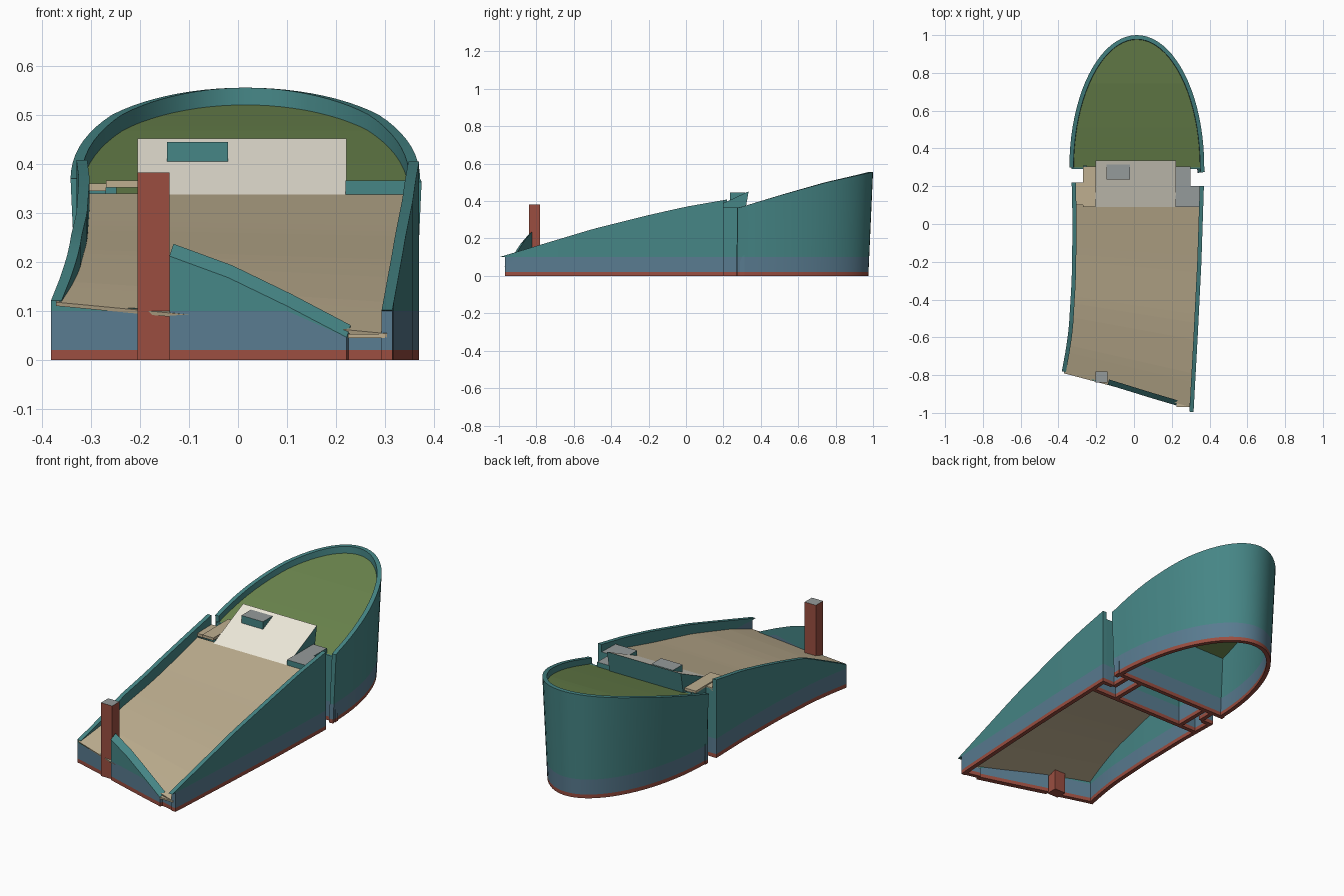
import bpy, bmesh, math
from mathutils import Vector

if "Cube" in bpy.data.objects:
    bpy.data.objects.remove(bpy.data.objects["Cube"])


def material(name, rgb):
    m = bpy.data.materials.new(name)
    m.diffuse_color = (*[c ** 2.2 for c in rgb], 1)
    m.use_nodes = True
    m.node_tree.nodes["Principled BSDF"].inputs["Base Color"].default_value = m.diffuse_color
    return m


TEAL = material("teal", (.28, .52, .52))
BLUE = material("slate_blue", (.35, .48, .56))
RED = material("brick_red", (.60, .31, .26))
TAN = material("tan", (.74, .68, .56))
GREEN = material("green", (.42, .52, .31))
WHITE = material("cream", (.93, .91, .85))


def mesh_object(name, verts, faces, mats, indices=None, smooth=False):
    me = bpy.data.meshes.new(name)
    me.from_pydata([tuple(v) for v in verts], [], faces)
    for m in mats:
        me.materials.append(m)
    for i, p in enumerate(me.polygons):
        p.material_index = indices[i] if indices else 0
    bm = bmesh.new()
    bm.from_mesh(me)
    bmesh.ops.dissolve_degenerate(bm, dist=1e-5, edges=bm.edges)
    bmesh.ops.recalc_face_normals(bm, faces=bm.faces)
    bm.to_mesh(me)
    bm.free()
    ob = bpy.data.objects.new(name, me)
    bpy.context.collection.objects.link(ob)
    if smooth:
        bpy.context.view_layer.objects.active = ob
        ob.select_set(True)
        bpy.ops.object.shade_smooth_by_angle(angle=math.radians(30))
        ob.select_set(False)
    return ob


def wall(name, path, lean=0.0, thick=.022, rise=0.0, upper=TEAL):
    """Banded wall along (x, y, top) stations; outside is right of travel."""
    verts, faces, ids = [], [], []
    n = len(path)
    for i, (x, y, top) in enumerate(path):
        a, b = Vector(path[max(i - 1, 0)][:2]), Vector(path[min(i + 1, n - 1)][:2])
        t = (b - a).normalized()
        out = Vector((t.y, -t.x))
        for side in (0, 1):
            for k, h in enumerate((0, .02, .1, top)):
                h = min(h, top)
                p = Vector((x, y)) - out * (lean * (top - h) + side * thick)
                if k < 3:
                    p.y = max(p.y, -.967)
                verts.append((p.x, p.y, h + (rise if side and k == 3 else 0)))
    for i in range(n - 1):
        s, e = 8 * i, 8 * i + 8
        for k in range(3):
            for o in (0, 4):
                faces.append((s + o + k, e + o + k, e + o + k + 1, s + o + k + 1))
                ids.append(k)
        faces += [(s, s + 4, e + 4, e), (s + 3, e + 3, e + 7, s + 7)]
        ids += [0, 2]
    for s in (0, 8 * (n - 1)):
        for k in range(3):
            faces.append((s + k, s + k + 1, s + k + 5, s + k + 4))
            ids.append(k)
    return mesh_object(name, verts, faces, [RED, BLUE, upper], ids, n > 5)


def box(name, x0, x1, y0, y1, z0, z1, mat, top=None):
    v = [(x, y, z) for z in (z0, z1) for x, y in ((x0, y0), (x1, y0), (x1, y1), (x0, y1))]
    f = [(3, 2, 1, 0), (4, 5, 6, 7)] + [(i, (i + 1) % 4, (i + 1) % 4 + 4, i + 4) for i in range(4)]
    mats = [m for m in (mat, top) if m]
    return mesh_object(name, v, f, mats, [0, 1 if top else 0, 0, 0, 0, 0])


def sheet(name, rows, mat, depth=.008):
    """Thin roof made from left/right point pairs."""
    verts = [p for r in rows for p in r]
    faces = [(2 * i, 2 * i + 1, 2 * i + 3, 2 * i + 2) for i in range(len(rows) - 1)]
    ob = mesh_object(name, verts, faces, [mat])
    sol = ob.modifiers.new("thickness", "SOLIDIFY")
    sol.thickness = depth
    return ob


def interp(table, t):
    for (a, va), (b, vb) in zip(table, table[1:]):
        if t <= b:
            break
    return va + (vb - va) * (t - a) / (b - a)


GREY = material("grey", (.58, .60, .60))

# Long side walls with rising tops
side_top = [(-1, .10), (-.8, .16), (-.5, .25), (-.2, .325), (0, .37), (.2, .405)]
right_x = [(-1, .315), (-.6, .337), (-.2, .357), (.2, .37)]
left_x = [(-.78, -.382), (-.66, -.36), (-.55, -.345), (-.3, -.33), (0, -.325), (.22, -.33)]
N = 20
right = [-.995 + 1.195 * i / N for i in range(N + 1)]
wall("right_wall", [(interp(right_x, y), y, interp(side_top, y)) for y in right])
left = [.22 - 1.0 * i / N for i in range(N + 1)]
wall("left_wall", [(interp(left_x, y), y, interp(side_top, y) - (.045 * max(0, (-.5 - y) / .28)))
                   for y in left])

# Rounded rear wall, leaning slightly outward
arc = [(.375, .275)] + [(.015 + .357 * math.cos(math.pi * i / 40), .3 + .7 * math.sin(math.pi * i / 40))
                        for i in range(41)]
rear_top = [(.27, .362), (.3, .37), (.5, .43), (.75, .50), (1.0, .556)]
wall("rear_curved_wall", [(x, y, interp(rear_top, y)) for x, y in arc], lean=.045)

# Green rear roof
sheet("rear_roof", [[(.015 + s * .342 * math.cos(a), .3 + .685 * math.sin(a),
                      interp(rear_top, .3 + .685 * math.sin(a)) - .03) for s in (-1, 1)]
                    for a in [math.pi / 2 * i / 20 for i in range(20)] + [1.565]], GREEN)

# Tan front roof, front edge running diagonally
roof_z = [(-.98, .05), (-.8, .115), (-.5, .2), (-.2, .265), (.1, .34)]
rows = []
for i in range(25):
    yl, yr = -.79 + .89 * i / 24, -.97 + 1.07 * i / 24
    rows.append([(interp(left_x, yl) + .012, yl, interp(roof_z, yl)),
                 (interp(right_x, yr) - .012, yr, interp(roof_z, yr))])
sheet("front_roof", rows, TAN)

# Front walls: low left part, sloping right part, doorstep
wall("front_wall_left", [(-.375, -.78, .112), (-.2, -.832, .105)])
wall("front_wall_sloped", [(-.14, -.85, .212), (-.02, -.887, .168), (.1, -.924, .11), (.222, -.96, .046)],
     thick=.028, rise=.025)
wall("doorstep_wall", [(.222, -.945, .046), (.305, -.965, .046)])
box("doorstep", .225, .30, -.968, -.93, .045, .053, TAN)
box("front_post", -.205, -.14, -.84, -.78, 0, .383, RED, GREY)

# Cross walls and side recesses of the middle block
wall("middle_front_wall", [(-.31, .09, .335), (.35, .09, .335)])
wall("middle_back_wall", [(-.33, .29, .34), (.36, .29, .34)])
wall("left_recess_side", [(-.27, .31, .355), (-.27, .21, .355)])
wall("left_recess_return", [(-.27, .22, .355), (-.32, .22, .355)])
wall("right_recess_side", [(.30, .19, .355), (.30, .29, .355)])
wall("right_recess_return", [(.36, .20, .355), (.30, .20, .355)])
for x in (-.2, .215):
    wall("room_partition", [(x, .09, .335), (x, .29, .335)])
box("left_flat_roof", -.27, -.205, .09, .305, .352, .366, TAN)
box("left_flat_roof_edge", -.312, -.27, .10, .22, .345, .36, TAN)
box("right_flat_roof", .22, .30, .09, .305, .338, .366, TEAL, GREY)
box("right_flat_roof_edge", .30, .355, .09, .20, .338, .366, TEAL, GREY)

# Slanted cream skylight panel with upright back
x0, x1 = -.205, .222
v = [(x, y, z) for x in (x0, x1) for y, z in ((.09, .338), (.335, .452), (.315, .338))]
mesh_object("slanted_panel", v, [(0, 3, 4, 1), (1, 4, 5, 2), (2, 5, 3, 0), (0, 1, 2), (3, 5, 4)],
            [WHITE, TEAL], [0, 1, 1, 1, 1])
box("panel_box", -.145, -.02, .235, .315, .35, .445, TEAL, GREY)
